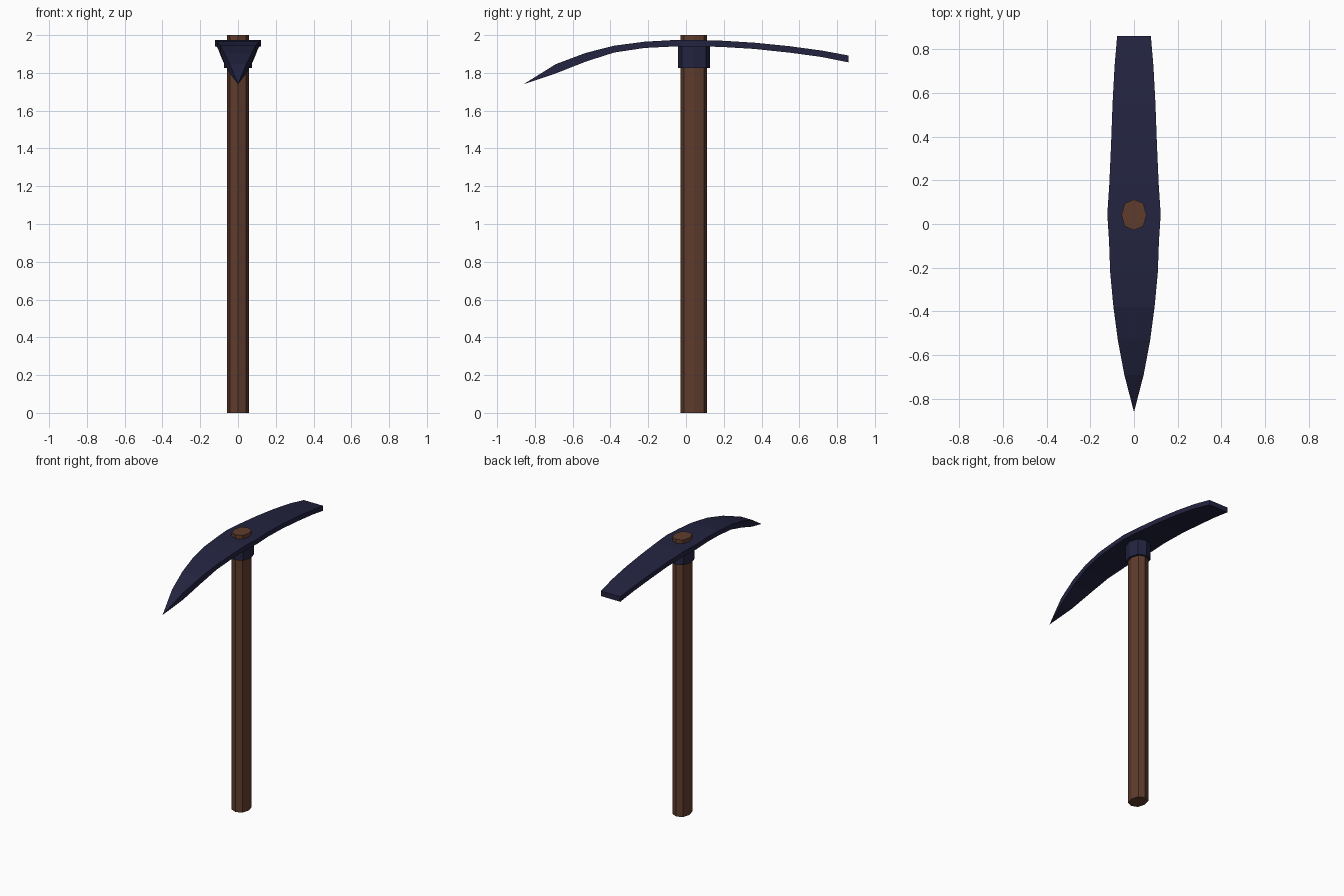
import bpy, bmesh

if "Cube" in bpy.data.objects:
    bpy.data.objects.remove(bpy.data.objects["Cube"])


def material(name, rgb):
    m = bpy.data.materials.new(name)
    m.diffuse_color = (*rgb, 1)
    m.use_nodes = True
    m.node_tree.nodes["Principled BSDF"].inputs["Base Color"].default_value = m.diffuse_color
    return m


def finish(bm, name, mat):
    bmesh.ops.remove_doubles(bm, verts=bm.verts, dist=1e-5)
    bmesh.ops.recalc_face_normals(bm, faces=bm.faces)
    me = bpy.data.meshes.new(name)
    bm.to_mesh(me)
    bm.free()
    me.materials.append(mat)
    ob = bpy.data.objects.new(name, me)
    bpy.context.collection.objects.link(ob)
    return ob


def loft(name, rings, mat):
    """Skin a stack of equal-length rings and cap both ends."""
    bm = bmesh.new()
    loops = [[bm.verts.new(p) for p in ring] for ring in rings]
    n = len(loops[0])
    for a, b in zip(loops, loops[1:]):
        for i in range(n):
            j = (i + 1) % n
            bm.faces.new((a[i], a[j], b[j], b[i]))
    for cap in (loops[0], loops[-1]):
        bm.faces.new(cap)
    return finish(bm, name, mat)


def oval(rx, ry, z, cy=0.042):
    """Eight-sided, slightly boxy oval ring."""
    k = 0.75
    unit = [(1, 0), (k, k), (0, 1), (-k, k), (-1, 0), (-k, -k), (0, -1), (k, -k)]
    return [(x * rx, cy + y * ry, z) for x, y in unit]


wood = material("wood", (0.115, 0.045, 0.026))
metal = material("dark_metal", (0.017, 0.017, 0.052))

# Handle
loft("handle", [oval(0.057, 0.07, z) for z in (0, 2)], wood)

# Collar under the head
loft("collar", [oval(0.073, 0.084, z) for z in (1.825, 1.955)], metal)

# Curved head: y, half width, top z, bottom z, from point to chisel end
stations = [
    (-0.86, 0.0, 1.74, 1.74),
    (-0.69, 0.044, 1.846, 1.797),
    (-0.53, 0.074, 1.906, 1.860),
    (-0.38, 0.094, 1.944, 1.908),
    (-0.22, 0.109, 1.965, 1.932),
    (-0.08, 0.114, 1.973, 1.939),
    (0.045, 0.122, 1.974, 1.940),
    (0.18, 0.113, 1.971, 1.938),
    (0.36, 0.105, 1.960, 1.927),
    (0.55, 0.098, 1.941, 1.907),
    (0.72, 0.089, 1.918, 1.884),
    (0.86, 0.077, 1.892, 1.856),
]
bm = bmesh.new()
rows = []
for y, w, top, bot in stations:
    if w == 0:
        rows.append([bm.verts.new((0, y, top))])
    else:
        rows.append([bm.verts.new(p) for p in
                     ((-w, y, bot), (w, y, bot), (w, y, top), (-w, y, top))])
for a, b in zip(rows, rows[1:]):
    for i in range(4):
        j = (i + 1) % 4
        if len(a) == 1:
            bm.faces.new((a[0], b[j], b[i]))
        else:
            bm.faces.new((a[i], a[j], b[j], b[i]))
bm.faces.new(rows[-1])
finish(bm, "pick_head", metal)
